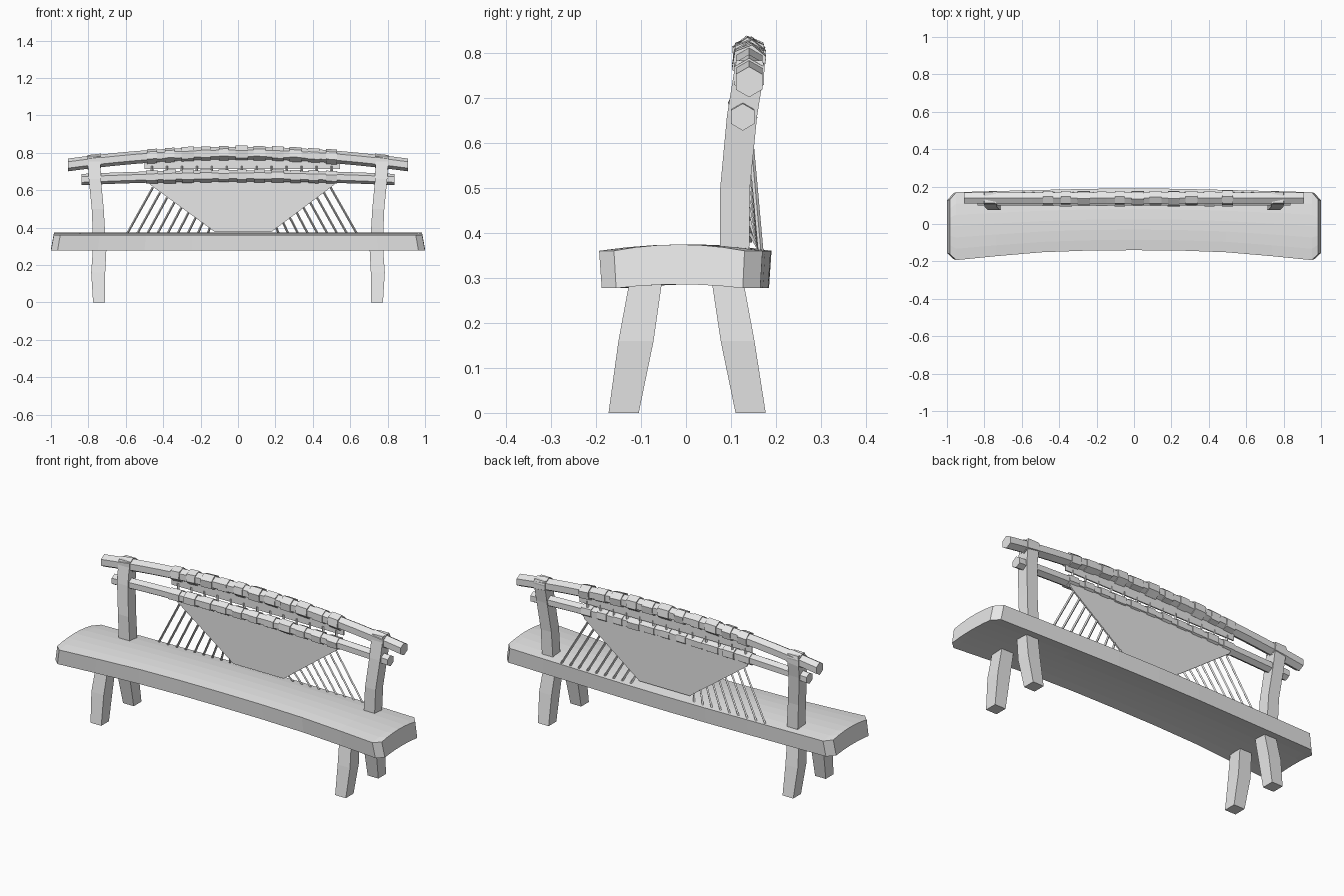
import bpy, bmesh, math, random
from mathutils import Vector

random.seed(4)
if "Cube" in bpy.data.objects:
    bpy.data.objects.remove(bpy.data.objects["Cube"], do_unlink=True)

grey = bpy.data.materials.new("plain_grey")
grey.use_nodes = True
grey.diffuse_color = (0.8, 0.8, 0.8, 1)
grey.node_tree.nodes["Principled BSDF"].inputs["Base Color"].default_value = (0.8, 0.8, 0.8, 1)


def loft(name, rings):
    """Closed solid through matching rings of points, capped at both ends."""
    bm = bmesh.new()
    loops = [[bm.verts.new(p) for p in ring] for ring in rings]
    n = len(loops[0])
    for a, b in zip(loops, loops[1:]):
        for i in range(n):
            j = (i + 1) % n
            bm.faces.new((a[i], a[j], b[j], b[i]))
    bm.faces.new(loops[0])
    bm.faces.new(loops[-1])
    bmesh.ops.recalc_face_normals(bm, faces=bm.faces)
    mesh = bpy.data.meshes.new(name)
    bm.to_mesh(mesh)
    bm.free()
    mesh.materials.append(grey)
    obj = bpy.data.objects.new(name, mesh)
    bpy.context.collection.objects.link(obj)
    return obj


def box_ring(x0, x1, y0, y1, z):
    return [(x0, y0, z), (x1, y0, z), (x1, y1, z), (x0, y1, z)]


def hex_ring(x, y, z, r, turn=0):
    angles = [turn + math.pi / 2 + i * math.pi / 3 for i in range(6)]
    return [(x, y + r * math.cos(a), z + r * math.sin(a)) for a in angles]


def sheet(name, outline, y0, y1):
    return loft(name, [[(x, y, z) for x, z in outline] for y in (y0, y1)])


def cord(name, a, b, r):
    a, b = Vector(a), Vector(b)
    side = (b - a).cross(Vector((0, 1, 0))).normalized() * r
    deep = Vector((0, r, 0))
    return loft(name, [[p + side, p + deep, p - side, p - deep] for p in (a, b)])


# Seat: bowed plank with a crowned top and clipped corners
def seat_ring(x, front, back):
    top, bottom = [], []
    for i in range(7):
        t = i / 6
        y = front + (back - front) * t
        crown = 0.014 * (1 - (2 * t - 1) ** 2)
        top.append((x * 0.985, y, 0.36 + crown))
        bottom.append((x, y * 0.97, 0.277 + crown * 0.6))
    return top + bottom[::-1]


half = [(0, -0.14, 0.19), (0.25, -0.142, 0.188), (0.5, -0.151, 0.182),
        (0.75, -0.172, 0.176), (0.965, -0.193, 0.17), (1, -0.16, 0.13)]
stations = [(-x, f, b) for x, f, b in half[:0:-1]] + half
loft("seat", [seat_ring(*s) for s in stations])

# Legs and back posts: (x inner, x outer, y front, y back, z)
front_leg = [(0.71, 0.775, -0.172, -0.105, 0), (0.71, 0.785, -0.15, -0.072, 0.16),
             (0.703, 0.775, -0.124, -0.052, 0.3)]
back_leg = [(0.71, 0.775, 0.11, 0.177, 0), (0.71, 0.785, 0.077, 0.152, 0.16),
            (0.703, 0.775, 0.056, 0.126, 0.3)]
post = [(0.708, 0.775, 0.075, 0.14, 0.33), (0.718, 0.782, 0.076, 0.142, 0.5),
        (0.733, 0.798, 0.091, 0.158, 0.66), (0.735, 0.803, 0.108, 0.175, 0.765),
        (0.737, 0.8, 0.112, 0.17, 0.783)]
for side, s in (("left", 1), ("right", -1)):
    for part, rows in (("front_leg", front_leg), ("back_leg", back_leg), ("post", post)):
        loft(f"{side}_{part}", [box_ring(s * a, s * b, c, d, z) for a, b, c, d, z in rows])


# Arched hexagonal rails with lashings along the middle
def add_rail(name, reach, y, end_z, rise, r, bands):
    def height(x):
        return end_z + rise * (1 - (x / reach) ** 2)

    steps = 20
    xs = [reach * (2 * i / steps - 1) for i in range(steps + 1)]
    loft(name, [hex_ring(x, y, height(x), r) for x in xs])
    for i in range(bands):
        x = 0.02 + 0.96 * (i / (bands - 1) - 0.5)
        w = random.uniform(0.024, 0.034)
        turn = random.uniform(-0.2, 0.2)
        size = r + random.uniform(0.004, 0.007)
        loft(f"{name}_lashing_{i + 1}",
             [hex_ring(x + k * w, y, height(x + k * w), size, turn) for k in (-1, 0, 1)])
    return height


upper_height = add_rail("upper_rail", 0.91, 0.14, 0.735, 0.063, 0.034, 11)
add_rail("lower_rail", 0.838, 0.126, 0.657, 0.02, 0.03, 11)
for side, s in (("left", 1), ("right", -1)):
    loft(f"{side}_post_cap",
         [hex_ring(s * x, 0.14, upper_height(x), 0.039) for x in (0.733, 0.805)])

# Woven back panel, hung from the lower rail
sheet("back_panel", [(-0.125, 0.378), (0.18, 0.378), (0.515, 0.63), (0.53, 0.675),
                     (-0.49, 0.675), (-0.47, 0.63)], 0.139, 0.147)

# Narrow panel under the upper rail, following its arch
arch = [-0.5 + 1.045 * i / 10 for i in range(11)]
sheet("upper_panel", [(-0.5, 0.714), (0.545, 0.714)]
      + [(x, upper_height(x)) for x in reversed(arch)], 0.137, 0.144)
for i in range(13):
    x = -0.46 + 0.08 * i
    cord(f"panel_tie_{i + 1}", (x, 0.139, 0.67), (x, 0.139, 0.73), 0.007)

# Slanted cords from the panel edges down to the seat
count = 9
for side, top_a, top_b, foot_a, foot_b in (
        ("right", (-0.455, 0.615), (-0.15, 0.4), -0.597, -0.165),
        ("left", (0.495, 0.615), (0.205, 0.4), 0.64, 0.22)):
    for i in range(count):
        t = i / (count - 1)
        x = top_a[0] + (top_b[0] - top_a[0]) * t
        z = top_a[1] + (top_b[1] - top_a[1]) * t
        cord(f"{side}_cord_{i + 1}", (foot_a + (foot_b - foot_a) * t, 0.166, 0.36),
             (x, 0.143, z), 0.006)
